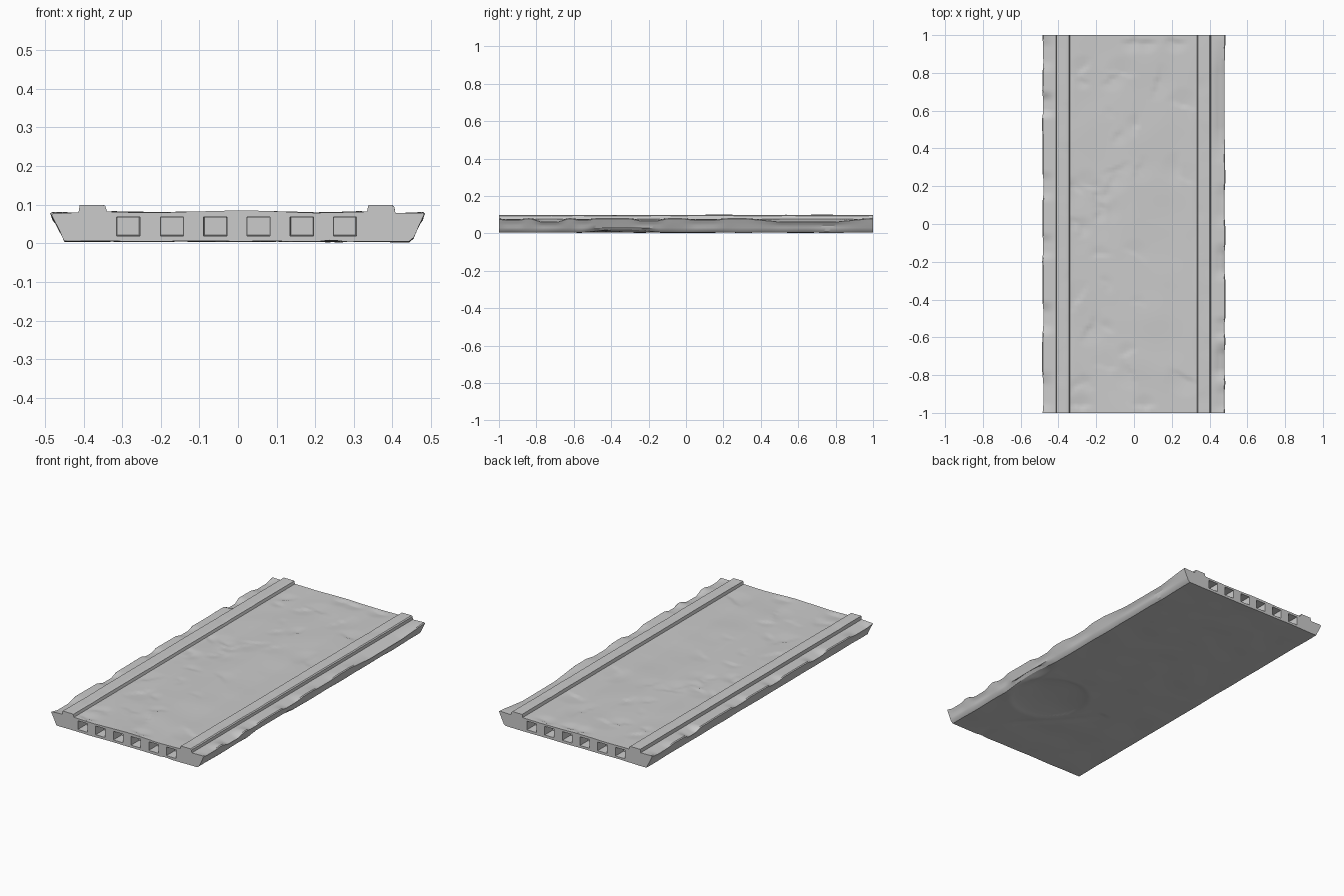
import bpy, bmesh, math, random
from mathutils import Vector, noise

if "Cube" in bpy.data.objects:
    bpy.data.objects.remove(bpy.data.objects["Cube"])

random.seed(4)

# Cross-section of the slab, counter-clockwise seen from the front
PROFILE = [(-0.45, 0.006), (0.443, 0.004), (0.455, 0.014), (0.484, 0.077), (0.479, 0.081),
           (0.408, 0.078), (0.405, 0.094), (0.399, 0.099), (0.338, 0.099), (0.334, 0.082),
           (0.20, 0.079), (0.0, 0.084), (-0.20, 0.079), (-0.339, 0.082), (-0.344, 0.097),
           (-0.35, 0.099), (-0.41, 0.099), (-0.413, 0.080), (-0.480, 0.081), (-0.485, 0.077)]
STEP, ROWS = 0.016, 150


def subdivide(points):
    out = []
    for (ax, az), (bx, bz) in zip(points, points[1:] + points[:1]):
        n = max(1, round(math.hypot(bx - ax, bz - az) / STEP))
        out += [(ax + (bx - ax) * i / n, az + (bz - az) * i / n) for i in range(n)]
    return out


# Broken half-round flakes on the road surface: centre, radius, depth, facing
flakes = [(random.uniform(-0.3, 0.3), random.uniform(-0.95, 0.95), random.uniform(0.04, 0.11),
           random.uniform(0.002, 0.006), random.uniform(0, 6.28)) for _ in range(34)]
flakes += [(random.uniform(-0.32, -0.12), random.uniform(-0.02, 0.22), 0.06, 0.006,
            random.uniform(0, 6.28)) for _ in range(8)]
flakes += [(random.uniform(-0.3, 0.3), s * 0.97, 0.07, 0.007, -s * 1.57)
           for s in (-1, 1) for _ in range(3)]

# Chips along the outer edges: side, y, half length, drop
chips = [(-1, 0.63, 0.07, 0.018), (-1, 0.2, 0.08, 0.009), (-1, -0.12, 0.07, 0.01),
         (-1, -0.5, 0.09, 0.014), (-1, -0.9, 0.12, 0.012), (-1, 0.9, 0.1, 0.01),
         (1, 0.65, 0.33, 0.018), (1, 0.1, 0.12, 0.008), (1, -0.2, 0.1, 0.012),
         (1, -0.55, 0.06, 0.008), (1, -0.73, 0.1, 0.018), (1, -0.93, 0.08, 0.008)]


def weather(x, y, z):
    rough = noise.noise(Vector((x * 6, y * 6, z * 6)))
    if abs(x) < 0.333 and z > 0.07:                    # road surface
        z += 0.0025 * rough
        lowest = 0
        for cx, cy, r, depth, a in flakes:
            dx, dy = x - cx, y - cy
            along = dx * math.cos(a) + dy * math.sin(a)
            d = math.hypot(dx, dy) / r
            if d < 1 and along > 0.01 * noise.noise(Vector((x * 40, y * 40, r * 50))):
                lowest = max(lowest, depth * (1 - d))
        z -= lowest
    elif abs(x) > 0.415 and z > 0.03:                  # outer ledge
        side = math.copysign(1, x)
        out = min(1, (abs(x) - 0.415) / 0.055)
        for s, cy, half, drop in chips:
            if s == side and abs(y - cy) < half:
                fall = min(1, 1.8 * (1 - abs(y - cy) / half)) * out
                x -= side * 0.005 * fall
                z -= drop * fall * (z - 0.03) / 0.05
        x += 0.002 * rough
    elif z > 0.09:                                     # kerb top
        z += 0.0008 * rough - 0.003 * max(0, noise.noise(Vector((x * 9, y * 9, 5))))
    elif z < 0.02:                                     # underside
        z += 0.003 * rough
        d = math.hypot(x - 0.22, y + 0.45) / 0.21
        if d < 1:
            z += 0.014 * (1 - d * d) ** 0.6
        step = abs(x - 0.05 - 0.2 * math.sin(y * 5))
        if y < -0.4 and step < 0.04:
            z += 0.005 * (1 - step / 0.04)
        if x > 0.40 and -0.56 < y < -0.14:             # broken lower right edge
            bite = math.cos((y + 0.35) / 0.21 * math.pi / 2)
            z += 0.02 * bite * (x - 0.40) / 0.05
    return x, y, max(0, z)


# Slab: cross-section swept along y with worn surfaces
section = subdivide(PROFILE)
bm = bmesh.new()
rings = []
for i in range(ROWS + 1):
    y = -1 + 2 * i / ROWS
    rings.append([bm.verts.new(weather(x, y, z)) for x, z in section])
n = len(section)
for a, b in zip(rings, rings[1:]):
    for j in range(n):
        k = (j + 1) % n
        bm.faces.new((a[j], a[k], b[k], b[j]))
bm.faces.new(rings[0])
bm.faces.new(rings[-1])
bmesh.ops.recalc_face_normals(bm, faces=bm.faces)
mesh = bpy.data.meshes.new("bridge_slab")
bm.to_mesh(mesh)
bm.free()
slab = bpy.data.objects.new("bridge_slab", mesh)
bpy.context.collection.objects.link(slab)

# Six square sockets in each end
bm = bmesh.new()
for end in (-1, 1):
    for x in (-0.284, -0.171, -0.059, 0.053, 0.165, 0.277):
        box = bmesh.ops.create_cube(bm, size=1)["verts"]
        for v in box:
            inner = v.co.y * end < 0
            v.co = (x + v.co.x * (0.056 if inner else 0.062),
                    end * (0.93 if inner else 1.03),
                    0.044 + v.co.z * (0.046 if inner else 0.051))
cut_mesh = bpy.data.meshes.new("socket_cutter")
bm.to_mesh(cut_mesh)
bm.free()
cutter = bpy.data.objects.new("socket_cutter", cut_mesh)
bpy.context.collection.objects.link(cutter)
cutter.hide_render = True

bpy.context.view_layer.objects.active = slab
slab.select_set(True)
mod = slab.modifiers.new("sockets", 'BOOLEAN')
mod.operation = 'DIFFERENCE'
mod.solver = 'EXACT'
mod.object = cutter
bpy.ops.object.modifier_apply(modifier=mod.name)
bpy.data.objects.remove(cutter)
bpy.ops.object.shade_smooth_by_angle(angle=math.radians(28))
